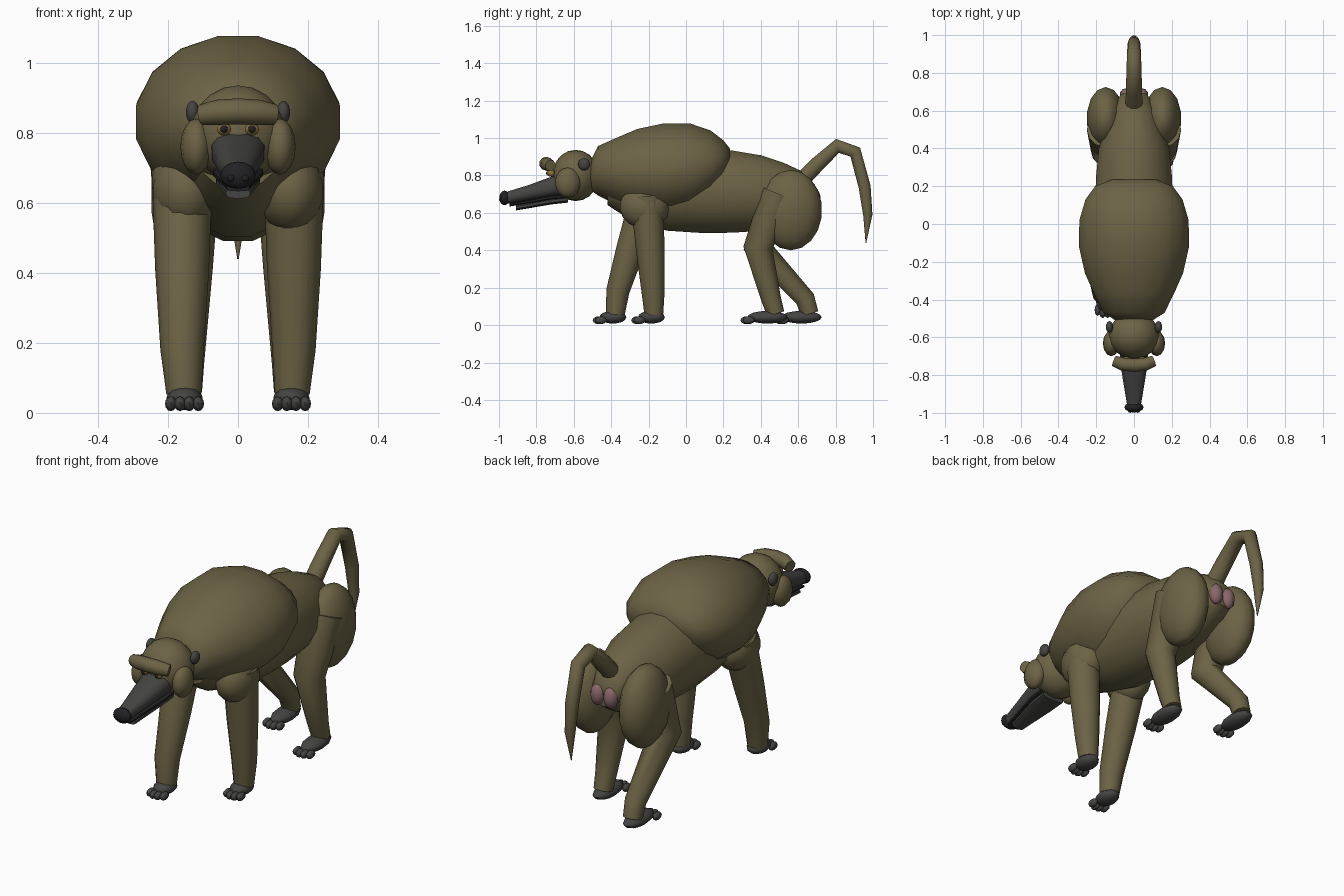
import bpy, bmesh, math
from mathutils import Vector, Matrix


def material(name, rgb):
    m = bpy.data.materials.new(name)
    m.diffuse_color = (*rgb, 1)
    return m


FUR = material("olive fur", (0.150, 0.125, 0.060))
SKIN = material("dark grey skin", (0.058, 0.058, 0.056))
BLACK = material("black nose", (0.016, 0.016, 0.018))
AMBER = material("amber eye", (0.26, 0.17, 0.05))
PINK = material("rump pink", (0.25, 0.135, 0.145))


def finish(bm, name, mat):
    bmesh.ops.recalc_face_normals(bm, faces=bm.faces)
    me = bpy.data.meshes.new(name)
    bm.to_mesh(me)
    bm.free()
    me.materials.append(mat)
    me.shade_smooth()
    me.set_sharp_from_angle(angle=math.radians(55))
    ob = bpy.data.objects.new(name, me)
    bpy.context.collection.objects.link(ob)
    return ob


def skin_rings(name, rings, mat):
    """Bridge a list of equal-length rings and cap both ends."""
    bm = bmesh.new()
    vs = [[bm.verts.new(p) for p in r] for r in rings]
    n = len(vs[0])
    for a, b in zip(vs, vs[1:]):
        for i in range(n):
            j = (i + 1) % n
            bm.faces.new((a[i], a[j], b[j], b[i]))
    bm.faces.new(vs[0])
    bm.faces.new(vs[-1])
    return finish(bm, name, mat)


def loft(name, sections, mat, n=16, power=1.0):
    """Sections along y: (y, top z, bottom z, half width)."""
    rings = []
    for y, top, bot, rx in sections:
        ring = []
        for i in range(n):
            a = 2 * math.pi * (i + 0.5) / n
            c, s = math.cos(a), math.sin(a)
            c = math.copysign(abs(c) ** power, c)
            s = math.copysign(abs(s) ** power, s)
            ring.append((rx * c, y, (top + bot) / 2 + (top - bot) / 2 * s))
        rings.append(ring)
    return skin_rings(name, rings, mat)


def tube(name, pts, radii, mat, n=12, side=(1, 0, 0)):
    """Tapered tube along a path, mitred at the bends."""
    pts = [Vector(p) for p in pts]
    rings = []
    for k, p in enumerate(pts):
        d = Vector((0, 0, 0))
        if k > 0:
            d += (p - pts[k - 1]).normalized()
        if k < len(pts) - 1:
            d += (pts[k + 1] - p).normalized()
        d.normalize()
        u = Vector(side)
        u = (u - d * u.dot(d)).normalized()
        v = d.cross(u)
        rings.append([p + radii[k] * (math.cos(2 * math.pi * i / n) * u +
                                      math.sin(2 * math.pi * i / n) * v) for i in range(n)])
    return skin_rings(name, rings, mat)


def ball(name, c, r, mat, seg=14, rings=9, tilt=0):
    bm = bmesh.new()
    m = (Matrix.Translation(c) @ Matrix.Rotation(tilt, 4, 'X') @
         Matrix.Diagonal((*r, 1)))
    bmesh.ops.create_uvsphere(bm, u_segments=seg, v_segments=rings, radius=1, matrix=m)
    return finish(bm, name, mat)


def foot(name, x, y, length):
    ball(name, (x, y, 0.042), (0.052, length, 0.034), SKIN, 12, 8)
    for i in range(4):
        ball(name + "_toe", (x + (i - 1.5) * 0.026, y - length - (0.004 if i in (1, 2) else -0.008), 0.026),
             (0.017, 0.032, 0.021), SKIN, 8, 6)


# Body and mane
loft("torso", [(-0.42, 0.85, 0.64, 0.12), (-0.30, 0.95, 0.56, 0.17), (-0.1, 0.98, 0.50, 0.20),
               (0.1, 0.95, 0.487, 0.21), (0.25, 0.937, 0.49, 0.205), (0.40, 0.912, 0.50, 0.19),
               (0.52, 0.872, 0.53, 0.15), (0.62, 0.825, 0.57, 0.11), (0.69, 0.75, 0.62, 0.07)], FUR)
loft("mane", [(-0.51, 0.88, 0.72, 0.10), (-0.47, 0.96, 0.69, 0.165), (-0.36, 1.01, 0.635, 0.22),
              (-0.26, 1.053, 0.60, 0.265), (-0.12, 1.083, 0.58, 0.297), (0.02, 1.083, 0.60, 0.295),
              (0.13, 1.045, 0.67, 0.262), (0.20, 0.99, 0.76, 0.21), (0.235, 0.945, 0.84, 0.12)], FUR)

# Head
ball("head", (0, -0.59, 0.80), (0.135, 0.125, 0.137), FUR, 16, 10)
tube("brow", [(-0.105, -0.725, 0.853), (-0.06, -0.742, 0.860), (0, -0.748, 0.863),
              (0.06, -0.742, 0.860), (0.105, -0.725, 0.853)],
     [0.03, 0.036, 0.037, 0.036, 0.03], FUR, 10, (0, 0, 1))
loft("muzzle", [(-0.62, 0.825, 0.69, 0.078), (-0.72, 0.795, 0.685, 0.077), (-0.84, 0.75, 0.668, 0.058),
                (-0.955, 0.715, 0.648, 0.038)], SKIN, 12, 0.8)
loft("mouth", [(-0.64, 0.705, 0.675, 0.074), (-0.72, 0.695, 0.67, 0.072), (-0.945, 0.652, 0.634, 0.034)],
     BLACK, 10, 0.7)
loft("lower_jaw", [(-0.63, 0.69, 0.655, 0.066), (-0.72, 0.68, 0.645, 0.064), (-0.91, 0.642, 0.613, 0.036)],
     SKIN, 10, 0.8)
ball("nose", (0, -0.97, 0.68), (0.051, 0.028, 0.039), BLACK, 12, 8)
for s, side in ((1, "right"), (-1, "left")):
    ball(side + "_cheek", (s * 0.12, -0.632, 0.762), (0.045, 0.068, 0.08), FUR, 12, 8)
    ball(side + "_ear", (s * 0.130, -0.545, 0.86), (0.02, 0.032, 0.033), SKIN, 10, 7)
    ball(side + "_eye", (s * 0.04, -0.722, 0.812), (0.021, 0.022, 0.019), AMBER, 10, 8)
    ball(side + "_pupil", (s * 0.04, -0.739, 0.812), (0.011, 0.009, 0.011), BLACK, 8, 6)
    ball(side + "_nostril", (s * 0.02, -0.99, 0.672), (0.011, 0.01, 0.011), BLACK, 8, 6)
    # Shoulders, haunches and seat pads
    ball(side + "_shoulder", (s * 0.15, -0.22, 0.635), (0.096, 0.135, 0.12), FUR)
    ball(side + "_haunch", (s * 0.15, 0.56, 0.615), (0.102, 0.168, 0.215), FUR)
    ball(side + "_seat_pad", (s * 0.038, 0.685, 0.675), (0.038, 0.035, 0.056), PINK, 10, 8)

# Legs in a walking pose: side, front ankle y, front knee y, hind ankle y
for s, side, fa, fk, ha in ((1, "right", -0.172, -0.176, 0.48), (-1, "left", -0.378, -0.365, 0.662)):
    top = Vector((s * 0.16, -0.21, 0.69))
    knee = Vector((s * 0.16, fk, 0.18))
    tube(side + "_front_leg", [top, top.lerp(knee, 0.55), knee, (s * 0.155, fa, 0.055)],
         [0.087, 0.077, 0.062, 0.05], FUR)
    foot(side + "_front_foot", s * 0.153, fa - 0.013, 0.072)
    tube(side + "_hind_leg", [(s * 0.15, 0.50, 0.70), (s * 0.15, 0.385, 0.415),
                              (s * 0.15, ha - 0.025, 0.14), (s * 0.15, ha, 0.06)],
         [0.10, 0.078, 0.053, 0.047], FUR)
    foot(side + "_hind_foot", s * 0.153, ha - 0.045, 0.108)

# Tail, raised then drooping
tube("tail", [(0, 0.59, 0.745), (0, 0.70, 0.858), (0, 0.81, 0.958), (0, 0.905, 0.925),
              (0, 0.955, 0.74), (0, 0.972, 0.59), (0, 0.962, 0.44)],
     [0.046, 0.043, 0.040, 0.037, 0.034, 0.026, 0.002], FUR, 10)
